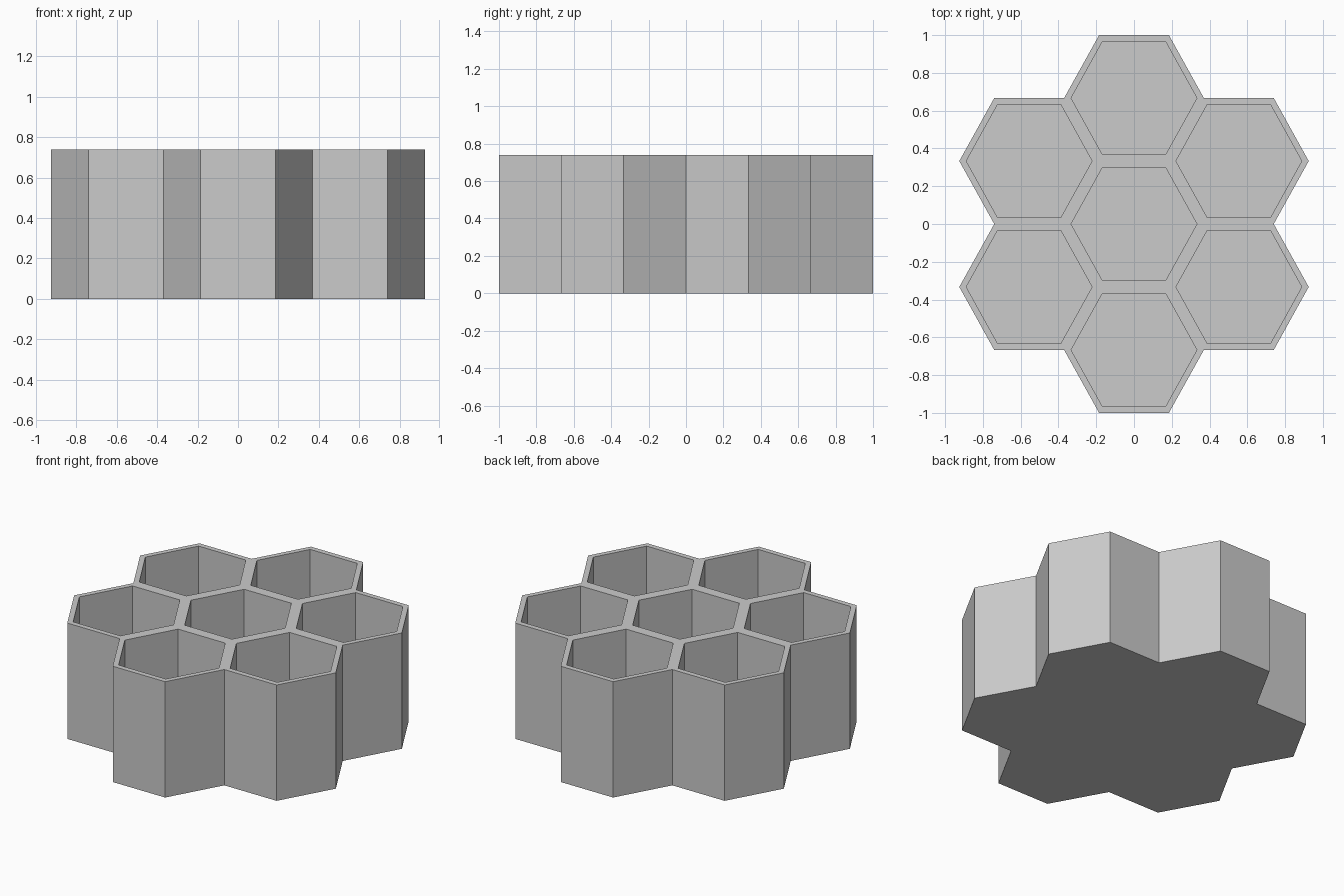
import bpy
import bmesh
from math import cos, radians, sin

cube = bpy.data.objects.get("Cube")
if cube:
    bpy.data.objects.remove(cube)

RADIUS = 0.37          # centre to side corner of a cell
HALF_DEPTH = 1 / 3     # centre to flat side of a cell
HEIGHT = 0.74
FLOOR = 0.04
OPENING = 0.9          # opening size relative to the cell

# Grey material
grey = bpy.data.materials.new("grey")
grey.use_nodes = True
colour = (0.6, 0.6, 0.6, 1)
grey.diffuse_color = colour
grey.node_tree.nodes["Principled BSDF"].inputs["Base Color"].default_value = colour

bm = bmesh.new()
SCALE_Y = HALF_DEPTH / sin(radians(60))


def ring(cx, cy, scale, z):
    """Six corner vertices of one cell."""
    return [bm.verts.new((cx + scale * RADIUS * cos(radians(60 * i)),
                          cy + scale * SCALE_Y * sin(radians(60 * i)), z))
            for i in range(6)]


def band(a, b):
    """Quads joining two rings."""
    for i in range(6):
        j = (i + 1) % 6
        bm.faces.new((a[i], a[j], b[j], b[i]))


# Cells: one in the middle and six around it
centres = [(0, 0)]
for i in range(6):
    a = radians(30 + 60 * i)
    centres.append((RADIUS * 1.5 * cos(a) / cos(radians(30)),
                    2 * HALF_DEPTH * sin(a)))

for cx, cy in centres:
    bm.faces.new(ring(cx, cy, 1, 0))
    rim = ring(cx, cy, 1, HEIGHT)
    mouth = ring(cx, cy, OPENING, HEIGHT)
    well = ring(cx, cy, OPENING, FLOOR)
    band(rim, mouth)
    band(mouth, well)
    bm.faces.new(well)

# Weld neighbouring cells, then close the outside wall
bmesh.ops.remove_doubles(bm, verts=bm.verts[:], dist=0.001)
for e in [e for e in bm.edges if e.is_boundary and e.verts[0].co.z < 0.01]:
    low = list(e.verts)
    high = [next(v for v in bm.verts
                 if v.co.z > HEIGHT - 0.01 and (v.co.xy - p.co.xy).length < 0.001)
            for p in low]
    bm.faces.new((low[0], low[1], high[1], high[0]))
bmesh.ops.recalc_face_normals(bm, faces=bm.faces[:])

mesh = bpy.data.meshes.new("honeycomb_holder")
bm.to_mesh(mesh)
bm.free()
mesh.materials.append(grey)
holder = bpy.data.objects.new("honeycomb_holder", mesh)
bpy.context.collection.objects.link(holder)
